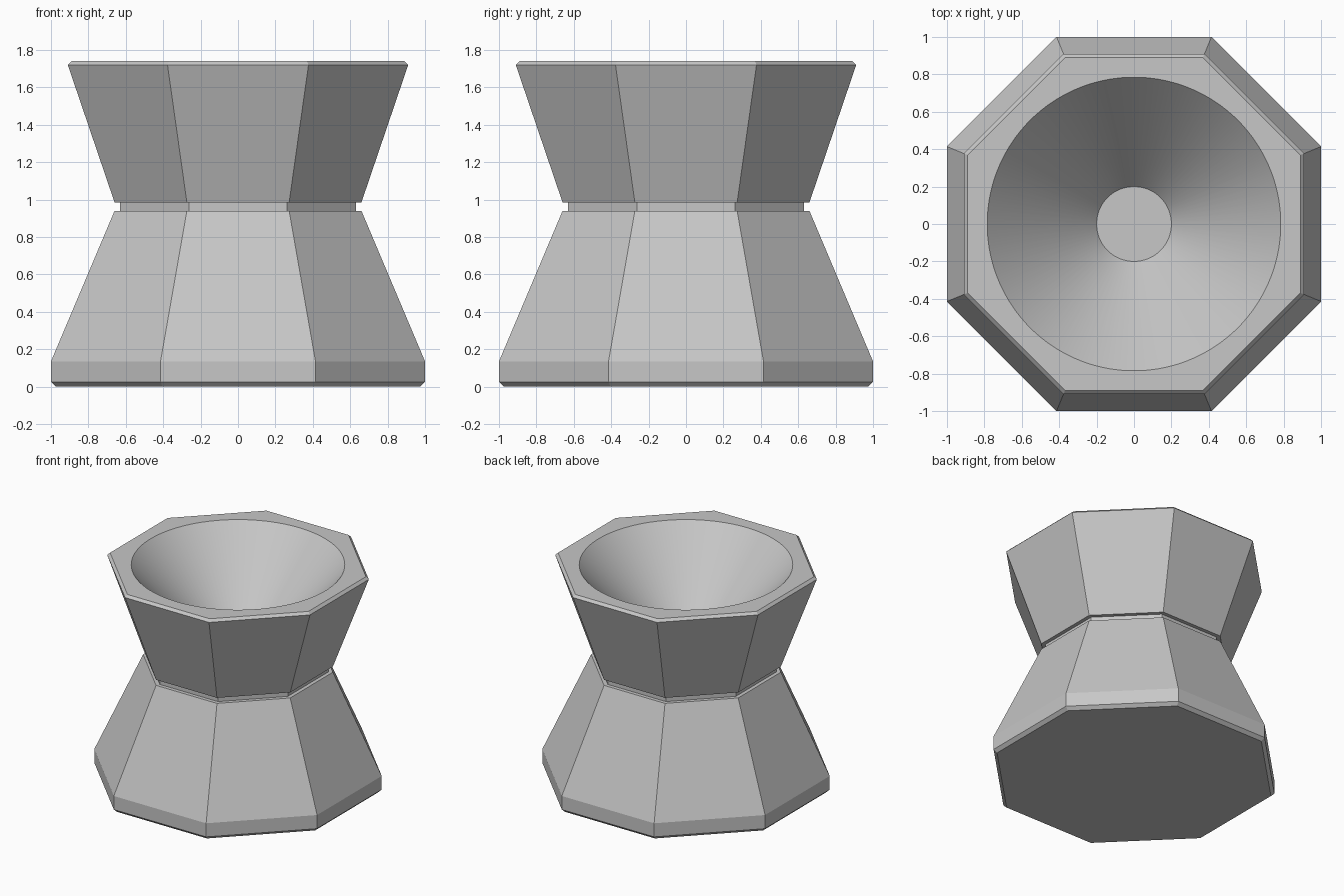
import bpy
import bmesh
from math import cos, sin, pi

SIDES = 8
ROUND = 96

cube = bpy.data.objects.get("Cube")
if cube:
    bpy.data.objects.remove(cube, do_unlink=True)

grey = bpy.data.materials.new("stone_grey")
grey.use_nodes = True
grey.diffuse_color = (0.57, 0.57, 0.57, 1)
grey.node_tree.nodes["Principled BSDF"].inputs["Base Color"].default_value = grey.diffuse_color


def ring(bm, radius, z, count):
    """Ring of vertices with flats facing the axes."""
    return [bm.verts.new((radius * cos((i + 0.5) * 2 * pi / count),
                          radius * sin((i + 0.5) * 2 * pi / count), z))
            for i in range(count)]


def loft(bm, profile, count, smooth=False):
    """Skin rings through (radius, z) points and return the rings."""
    rings = [ring(bm, r, z, count) for r, z in profile]
    for low, high in zip(rings, rings[1:]):
        for i in range(count):
            j = (i + 1) % count
            bm.faces.new((low[i], low[j], high[j], high[i])).smooth = smooth
    return rings


def octagon(profile):
    """Convert centre-to-flat distances to corner radii."""
    return [(d / cos(pi / SIDES), z) for d, z in profile]


def finish(bm, name):
    mesh = bpy.data.meshes.new(name)
    bm.to_mesh(mesh)
    bm.free()
    mesh.materials.append(grey)
    obj = bpy.data.objects.new(name, mesh)
    bpy.context.collection.objects.link(obj)
    return obj


# Flared foot with a bevelled lower edge and a flat underside
bm = bmesh.new()
rings = loft(bm, octagon([(0.975, 0), (1, 0.025), (1, 0.135), (0.66, 0.94), (0.63, 0.94)]), SIDES)
bm.faces.new(rings[0][::-1])
finish(bm, "foot")

# Recessed waist groove
bm = bmesh.new()
loft(bm, octagon([(0.63, 0.94), (0.63, 0.985)]), SIDES)
finish(bm, "waist")

# Flared octagonal cup with a round conical bowl
bm = bmesh.new()
outer = loft(bm, octagon([(0.63, 0.985), (0.66, 0.985), (0.91, 1.72), (0.89, 1.74)]), SIDES)
bowl = loft(bm, [(0.785, 1.74), (0.2, 1.1)], ROUND, smooth=True)
bm.faces.new(bowl[-1])

# Flat rim between the octagon and the bowl opening
rim_edges = []
for loop in (outer[-1], bowl[0]):
    for a, b in zip(loop, loop[1:] + loop[:1]):
        rim_edges.append(bm.edges.get((a, b)))
bmesh.ops.triangle_fill(bm, use_beauty=True, use_dissolve=False,
                        edges=rim_edges, normal=(0, 0, 1))
bm.normal_update()
# Keep the rim and floor crisp against the smooth bowl wall
for loop in bowl:
    for a, b in zip(loop, loop[1:] + loop[:1]):
        bm.edges.get((a, b)).smooth = False
finish(bm, "cup")
